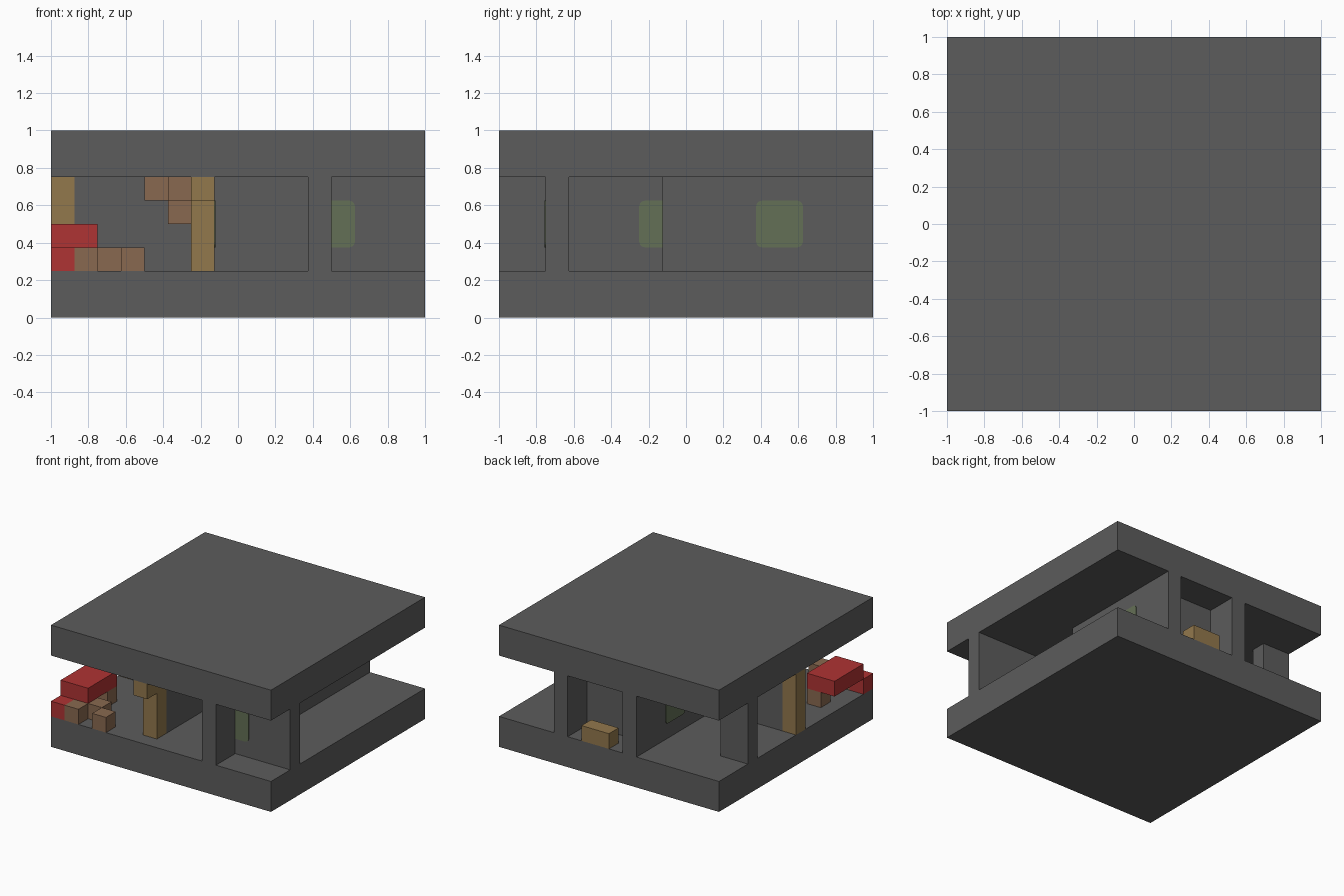
import bpy, bmesh
from mathutils import Vector

cube = bpy.data.objects.get("Cube")
if cube:
    bpy.data.objects.remove(cube, do_unlink=True)


def material(name, color):
    m = bpy.data.materials.new(name)
    m.use_nodes = True
    m.diffuse_color = (*color, 1)
    m.node_tree.nodes["Principled BSDF"].inputs["Base Color"].default_value = (*color, 1)
    return m


GRAY = material("concrete gray", (0.107, 0.107, 0.107))
RED = material("brick red", (0.43, 0.033, 0.033))
TAN = material("tan", (0.29, 0.188, 0.073))
BROWN = material("brown", (0.25, 0.141, 0.08))
GREEN = material("mossy green", (0.127, 0.16, 0.092))

FLOOR, CEILING = 0.25, 0.75
CELL = 0.125


def box(name, mat, x, y, z, round_axis=None):
    """Box from (min, max) ranges; optionally round the edges along one axis."""
    lo, hi = (Vector(p) for p in zip(x, y, z))
    bm = bmesh.new()
    bmesh.ops.create_cube(bm, size=1)
    for v in bm.verts:
        v.co = (lo + hi) / 2 + v.co * (hi - lo)
    if round_axis is not None:
        edges = []
        for e in bm.edges:
            d = e.verts[0].co - e.verts[1].co
            if abs(d[round_axis]) == max(abs(c) for c in d):
                edges.append(e)
        bmesh.ops.bevel(bm, geom=edges, offset=0.03, segments=3,
                        profile=0.5, affect='EDGES')
    mesh = bpy.data.meshes.new(name)
    bm.to_mesh(mesh)
    bm.free()
    mesh.materials.append(mat)
    ob = bpy.data.objects.new(name, mesh)
    bpy.context.scene.collection.objects.link(ob)
    return ob


def wall(name, x, y, mat=GRAY):
    return box(name, mat, x, y, (FLOOR, CEILING))


def block(name, mat, x, y, z):
    """Single-cell block from its lower corner."""
    return box(name, mat, (x, x + CELL), (y, y + CELL), (z, z + CELL))


# Floor and roof slabs
box("floor_slab", GRAY, (-1, 1), (-1, 1), (0, FLOOR))
box("roof_slab", GRAY, (-1, 1), (-1, 1), (CEILING, 1))

# Central core walls
wall("core_right_wall", (-0.25, -0.125), (-0.75, 1))
wall("core_left_wall", (0.375, 0.5), (-0.125, 1))
wall("core_front_wall", (-0.125, 0.375), (-0.125, 0))
wall("core_back_wall", (-0.125, 0.375), (0.625, 0.75))

# Front corner alcove
wall("alcove_side_wall", (0.375, 0.5), (-1, -0.625))
wall("alcove_back_wall", (0.5, 1), (-0.75, -0.625))

# Side room divider and back stub
wall("side_room_divider", (-0.875, -0.25), (-0.125, 0))
wall("back_stub_wall", (-1, -0.75), (0.5, 0.625))

# Timber end posts, front lintel block and back bench
wall("front_post", (-0.25, -0.125), (-0.875, -0.75), TAN)
wall("side_post", (-1, -0.875), (-0.125, 0), TAN)
block("lintel_block", TAN, -0.25, -1, 0.625)
box("back_bench", TAN, (0, 0.25), (0.875, 1), (FLOOR, 0.375))

# Red table top and stool
box("red_top", RED, (-1, -0.75), (-0.875, -0.5), (0.375, 0.5))
block("red_stool", RED, -1, -1, FLOOR)

# Brown blocks on the floor
for x, y in ((-0.875, -1), (-0.75, -0.875), (-0.625, -1), (-0.875, -0.625)):
    block("floor_block", BROWN, x, y, FLOOR)

# Brown blocks hanging by the side room wall
for x, y, z in ((-0.5, -0.25, 0.625), (-0.375, -0.375, 0.625), (-0.375, -0.25, 0.5)):
    block("hanging_block", BROWN, x, y, z)

# Green panels on the walls
PANEL = (0.375, 0.625)
T = 0.006
box("left_panel", GREEN, (0.5, 0.5 + T), PANEL, PANEL, 0)
box("right_panel", GREEN, (-0.25 - T, -0.25), PANEL, PANEL, 0)
box("corridor_panel", GREEN, (-0.125, -0.125 + T), (-0.25, 0), PANEL, 0)
box("alcove_panel", GREEN, PANEL, (-0.75 - T, -0.75), PANEL, 1)
